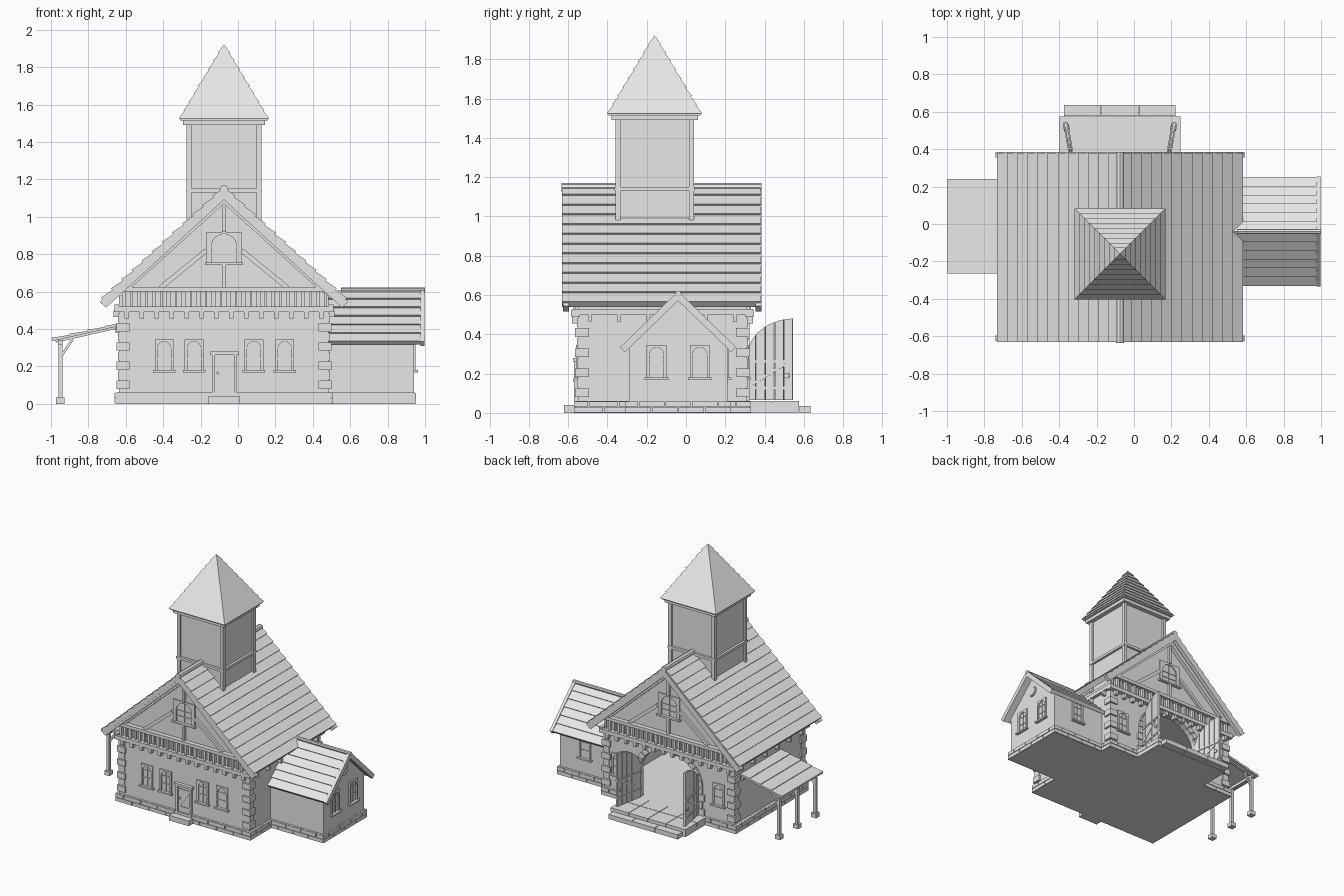
import bpy, bmesh, math
from mathutils import Vector, Matrix

cube = bpy.data.objects.get("Cube")
if cube:
    bpy.data.objects.remove(cube, do_unlink=True)

grey = bpy.data.materials.new("plain_grey")
grey.use_nodes = True
GREY = (0.8, 0.8, 0.8, 1)
grey.diffuse_color = GREY
grey.node_tree.nodes["Principled BSDF"].inputs["Base Color"].default_value = GREY

parts = {}
I = Matrix()
CX, TY, AY = -0.075, -0.16, -0.04          # main ridge x, tower centre y, annex ridge y
WEST, EAST, FRONT, BACK = -0.635, 0.485, -0.55, 0.31
FLOOR = 0.06


def prism(name, pts, axis, a, b, M=I):
    """Extrude a 2D outline along x, y or z from a to b."""
    bm = parts.setdefault(name, bmesh.new())
    place = {"x": lambda p, d: (d, p[0], p[1]), "y": lambda p, d: (p[0], d, p[1]),
             "z": lambda p, d: (p[0], p[1], d)}[axis]
    lo, hi = ([bm.verts.new(M @ Vector(place(p, d))) for p in pts] for d in (a, b))
    faces = [bm.faces.new(lo), bm.faces.new(hi[::-1])]
    for i in range(len(pts)):
        j = (i + 1) % len(pts)
        faces.append(bm.faces.new((lo[i], lo[j], hi[j], hi[i])))
    bmesh.ops.recalc_face_normals(bm, faces=faces)


def box(name, x0, x1, y0, y1, z0, z1, M=I):
    prism(name, [(x0, y0), (x1, y0), (x1, y1), (x0, y1)], "z", z0, z1, M)


def bar(name, p, q, w, axis, a, b, M=I):
    """Straight timber of width w from 2D point p to q."""
    p, q = Vector(p), Vector(q)
    d = (q - p).normalized() * w / 2
    n = Vector((-d.y, d.x))
    prism(name, [p + n, q + n, q - n, p - n], axis, a, b, M)


def ring_pts(cx, cz, r, n=12):
    return [(cx + r * math.cos(math.tau * i / n), cz + r * math.sin(math.tau * i / n)) for i in range(n)]


def arc(cx, spring, rx, rz, n=12):
    return [(cx - rx * math.cos(math.pi * i / n), spring + rz * math.sin(math.pi * i / n)) for i in range(n + 1)]


def notched(x0, x1, z0, z1, cx, spring, rx, rz):
    """Rectangle with an arched opening cut up from its bottom edge."""
    return [(x0, z0), (cx - rx, z0)] + arc(cx, spring, rx, rz) + [(cx + rx, z0), (x1, z0), (x1, z1), (x0, z1)]


def slope(name, top, low, n, t, step, axis, a, b):
    """Pitched roof side of n overlapping courses."""
    top, low = Vector(top), Vector(low)
    d = (low - top).normalized()
    up = Vector((-d.y, d.x)) * (1 if d.x > 0 else -1)
    pts = []
    for i in range(n):
        pts += [top.lerp(low, i / n), top.lerp(low, (i + 1) / n) + up * step]
    prism(name, pts + [low - up * t, top - up * t], axis, a, b)


def wall_frame(x, y, angle):
    """Local frame on a wall: x along it, -y outward."""
    return Matrix.Translation((x, y, 0)) @ Matrix.Rotation(math.radians(angle), 4, "Z")


def window(x, y, angle, w=0.1, z0=0.18, z1=0.345):
    M, h = wall_frame(x, y, angle), w / 2
    r = h * 0.72
    spring = z1 - 0.012 - r
    prism("window_frames", notched(-h, h, z0, z1, 0, spring, r, r), "y", -0.009, 0.005, M)
    box("window_bars", -0.003, 0.003, -0.005, 0.004, z0, spring + r, M)
    for z in (spring, (z0 + spring) / 2):
        box("window_bars", -r, r, -0.005, 0.004, z - 0.003, z + 0.003, M)
    box("window_sills", -h - 0.01, h + 0.01, -0.022, 0.004, z0 - 0.012, z0, M)


# Stone footing: core slabs with two staggered rows of blocks round the edges
def footing(x0, x1, y0, y1):
    box("footing_core", x0 + 0.008, x1 - 0.008, y0 + 0.008, y1 - 0.008, 0, FLOOR)
    for row in range(2):
        z0, z1, g = row * 0.031 + 0.001, row * 0.031 + 0.028, 0.003
        for lo, hi, lines, flip in ((x0, x1, (y0, y1 - 0.04), 0), (y0, y1, (x0, x1 - 0.04), 1)):
            n = round((hi - lo) / 0.14)
            cuts = [lo] + [lo + (hi - lo) * (i + 0.5 * row) / n for i in range(1 - row, n)] + [hi]
            for c, d in zip(cuts, cuts[1:]):
                for k in lines:
                    s = (c + g, d - g, k, k + 0.04)
                    box("footing_blocks", *(s[2:] + s[:2] if flip else s), z0, z1)


footing(WEST - 0.025, EAST + 0.02, FRONT - 0.02, BACK + 0.02)
footing(EAST - 0.05, 0.953, -0.31, 0.23)

# Main walls: hollow hall with an arched gateway at the back
box("front_wall", WEST, EAST, FRONT, FRONT + 0.03, FLOOR, 0.58)
box("left_and_right_walls", WEST, WEST + 0.03, FRONT, BACK, FLOOR, 0.57)
box("left_and_right_walls", EAST - 0.03, EAST, FRONT, BACK, FLOOR, 0.57)
prism("back_wall", notched(WEST, EAST, FLOOR, 0.58, CX, 0.28, 0.25, 0.2), "y", BACK - 0.03, BACK)
box("ceiling", WEST, EAST, FRONT, BACK, 0.52, 0.535)

# Corner stones
for x, sx in ((WEST, -1), (EAST, 1)):
    for y, sy in ((FRONT, -1), (BACK, 1)):
        for k in range(8):
            out, size = (0.014, 0.055) if k % 2 == 0 else (0.006, 0.045)
            xs, ys = sorted((x + sx * out, x - sx * size)), sorted((y + sy * out, y - sy * size))
            z = 0.08 + k * 0.051
            box("corner_stones", *xs, *ys, z, z + 0.045)

# Gables, friezes and timbering on both ends
for Y, s in ((FRONT, -1), (BACK, 1)):
    def trim(name, x0, x1, z0, z1, d, y=Y, s=s):
        box(name, x0, x1, *sorted((y - s * 0.01, y + s * d)), z0, z1)
    prism("gable_walls", [(WEST, 0.52), (EAST, 0.52), (EAST, 0.57), (CX, 1.09), (WEST, 0.57)], "y", Y - s * 0.03, Y)
    trim("gable_beams", WEST - 0.025, EAST + 0.025, 0.49, 0.52, 0.035)
    trim("gable_beams", WEST + 0.01, EAST - 0.01, 0.6, 0.625, 0.035)
    for i in range(14):
        x = WEST + 0.04 + i * 0.08
        trim("corbels", x - 0.012, x + 0.012, 0.455, 0.49, 0.03)
        trim("frieze_posts", x - 0.026, x - 0.006, 0.52, 0.6, 0.022)
        trim("frieze_posts", x + 0.018, x + 0.03, 0.52, 0.6, 0.014)
    trim("king_posts", CX - 0.01, CX + 0.01, 0.62, 0.75, 0.02)
    trim("king_posts", CX - 0.01, CX + 0.01, 0.92, 1.08, 0.02)
    for m in (-1, 1):
        bar("gable_braces", (CX + m * 0.34, 0.62), (CX + m * 0.095, 0.82), 0.025, "y", Y, Y + s * 0.018)
        prism("gable_rafters", [(CX, 1.11), (CX, 1.07), (CX + m * 0.52, 0.6), (CX + m * 0.565, 0.6)], "y", Y, Y + s * 0.03)
        prism("verge_boards", [(CX, 1.15), (CX, 1.09), (CX + m * 0.63, 0.515), (CX + m * 0.665, 0.545)],
              "y", Y + s * 0.045, Y + s * 0.075)
    window(CX, Y, 0 if s < 0 else 180, 0.185, 0.755, 0.92)

# Side wall plates and rafter ends
for x, s in ((WEST, -1), (EAST, 1)):
    box("wall_plates", *sorted((x, x + s * 0.025)), FRONT - 0.03, BACK + 0.03, 0.5, 0.53)
    for i in range(6):
        y = FRONT + 0.06 + i * 0.148
        box("rafter_ends", *sorted((x, x + s * 0.03)), y - 0.01, y + 0.01, 0.465, 0.5)

# Main roof with its round ridge pole
for m in (-1, 1):
    slope("main_roof", (CX, 1.155), (CX + m * 0.65, 0.56), 12, 0.03, 0.011, "y", -0.63, 0.38)
prism("main_ridge_pole", ring_pts(CX, 1.148, 0.022, 8), "y", -0.635, 0.385)

# Tower with corner posts, bands and a stepped pyramid roof
def square(name, r, z0, z1):
    box(name, CX - r, CX + r, TY - r, TY + r, z0, z1)


square("tower_walls", 0.185, 0.9, 1.51)
for sx in (-1, 1):
    for sy in (-1, 1):
        x, y = CX + sx * 0.187, TY + sy * 0.187
        box("tower_posts", x - 0.013, x + 0.013, y - 0.013, y + 0.013, 0.9, 1.49)
square("tower_bands", 0.203, 1.13, 1.15)
square("tower_bands", 0.22, 1.49, 1.515)
square("tower_bands", 0.235, 1.515, 1.53)
bm = parts.setdefault("tower_roof", bmesh.new())
N, R, Z0, H = 9, 0.236, 1.525, 0.395
for i in range(N):
    low, high = R * (1 - i / N) + 0.007, max(R * (1 - (i + 1) / N), 0.001)
    M = Matrix.Translation((CX, TY, Z0 + H * (i + 0.5) / N)) @ Matrix.Rotation(math.pi / 4, 4, "Z")
    bmesh.ops.create_cone(bm, cap_ends=True, segments=4, radius1=low * math.sqrt(2),
                          radius2=high * math.sqrt(2), depth=H / N, matrix=M)

# Right annex
prism("annex_walls", [(-0.29, FLOOR), (0.21, FLOOR), (0.21, 0.34), (AY, 0.585), (-0.29, 0.34)], "x", EAST - 0.01, 0.94)
for m in (-1, 1):
    slope("annex_roof", (AY, 0.605), (AY + m * 0.285, 0.33), 6, 0.018, 0.009, "x", EAST, 0.99)
    bar("annex_verge_boards", (AY, 0.595), (AY + m * 0.283, 0.322), 0.035, "x", 0.975, 0.998)
prism("annex_ridge_pole", ring_pts(AY, 0.608, 0.014, 8), "x", 0.55, 1.0)
prism("round_window_rim", ring_pts(AY, 0.465, 0.042, 20), "x", 0.93, 0.946)
prism("round_window_pane", ring_pts(AY, 0.465, 0.032, 20), "x", 0.93, 0.949)
for y in (-0.15, 0.07):
    window(0.94, y, 90)
window(0.72, 0.21, 180)

# Windows of the main walls
for x in (-0.395, -0.235, 0.085, 0.25):
    window(x, FRONT, 0)
for x in (-0.5, 0.37):
    window(x, BACK, 180)

# Front door and doorstep
box("door_step", -0.16, 0.01, -0.62, FRONT, 0, 0.04)
box("door_leaf", -0.125, -0.02, FRONT - 0.008, FRONT, FLOOR, 0.265)
for x in (-0.138, -0.022):
    box("door_frame", x, x + 0.015, FRONT - 0.02, FRONT, 0.04, 0.265)
box("door_frame", -0.15, 0.005, FRONT - 0.026, FRONT, 0.262, 0.28)
for z in (0.09, 0.225):
    box("door_battens", -0.12, -0.025, FRONT - 0.013, FRONT, z, z + 0.014)
bar("door_battens", (-0.115, 0.1), (-0.03, 0.225), 0.012, "y", FRONT - 0.012, FRONT)
prism("door_knob", ring_pts(-0.108, 0.165, 0.008, 8), "y", FRONT - 0.022, FRONT)

# Gateway: stone arch, paving, step and two open leaves
ARCH = 15
for i in range(ARCH):
    a, b = (math.pi * (i + k) / ARCH for k in (0.05, 0.95))
    pts = [(CX + r * math.cos(t), 0.28 + (r - 0.05) * math.sin(t)) for r, t in ((0.25, a), (0.29, a), (0.29, b), (0.25, b))]
    prism("arch_stones", pts, "y", BACK - 0.035, BACK + 0.014)
for m in (-1, 1):
    for k in range(4):
        w = 0.29 if k % 2 else 0.305
        xs = sorted((CX + m * 0.25, CX + m * w))
        box("arch_stones", *xs, BACK - 0.035, BACK + 0.014, 0.062 + k * 0.055, 0.112 + k * 0.055)
box("paving_bed", -0.395, 0.245, BACK, 0.572, 0, 0.054)
xs = [-0.4, -0.23, CX, 0.09, 0.25]
for x0, x1 in zip(xs, xs[1:]):
    for y0, y1 in ((BACK, 0.435), (0.435, 0.578)):
        box("paving_slabs", x0 + 0.002, x1 - 0.002, y0 + 0.002, y1 - 0.002, 0.03, FLOOR)
for i in range(3):
    box("gateway_step", -0.373 + i * 0.2, -0.177 + i * 0.2, 0.578, 0.635, 0, 0.036)
for m in (-1, 1):
    M = wall_frame(CX + m * 0.25, BACK, 90 - m * 10)
    for k in range(5):
        u0, u1 = k * 0.048 + 0.002, k * 0.048 + 0.046
        curve = [(u, 0.28 + 0.2 * math.sqrt(1 - (1 - u / 0.245) ** 2)) for u in (u1, (u0 + u1) / 2, u0)]
        prism("gate_planks", [(u0, 0.065), (u1, 0.065)] + curve, "y", -0.008, 0.008, M)
    for z in (0.12, 0.255):
        box("gate_straps", 0, 0.235, -0.013, 0.013, z, z + 0.014, M)
    bar("gate_straps", (0.01, 0.135), (0.2, 0.25), 0.014, "y", -0.011, 0.011, M)
    prism("gate_rings", ring_pts(0.208, 0.19, 0.014), "y", -0.016, 0.016, M)

# Left lean-to porch
slope("porch_roof", (-0.62, 0.432), (-0.995, 0.347), 4, 0.012, 0.006, "y", -0.265, 0.24)
box("porch_beams", -0.962, -0.938, -0.255, 0.23, 0.318, 0.34)
box("porch_beams", WEST - 0.02, WEST, -0.255, 0.23, 0.38, 0.41)
for y in (-0.235, -0.0125, 0.21):
    box("porch_posts", -0.961, -0.939, y - 0.011, y + 0.011, 0.03, 0.33)
    box("porch_feet", -0.972, -0.928, y - 0.022, y + 0.022, 0, 0.033)
    bar("porch_braces", (-0.945, 0.255), (-0.885, 0.345), 0.014, "y", y - 0.008, y + 0.008)
    bar("porch_rafters", (-0.975, 0.336), (-0.635, 0.414), 0.018, "y", y - 0.009, y + 0.009)

# Turn every part into an object
for name, bm in parts.items():
    mesh = bpy.data.meshes.new(name)
    bm.to_mesh(mesh)
    bm.free()
    mesh.materials.append(grey)
    bpy.context.scene.collection.objects.link(bpy.data.objects.new(name, mesh))
